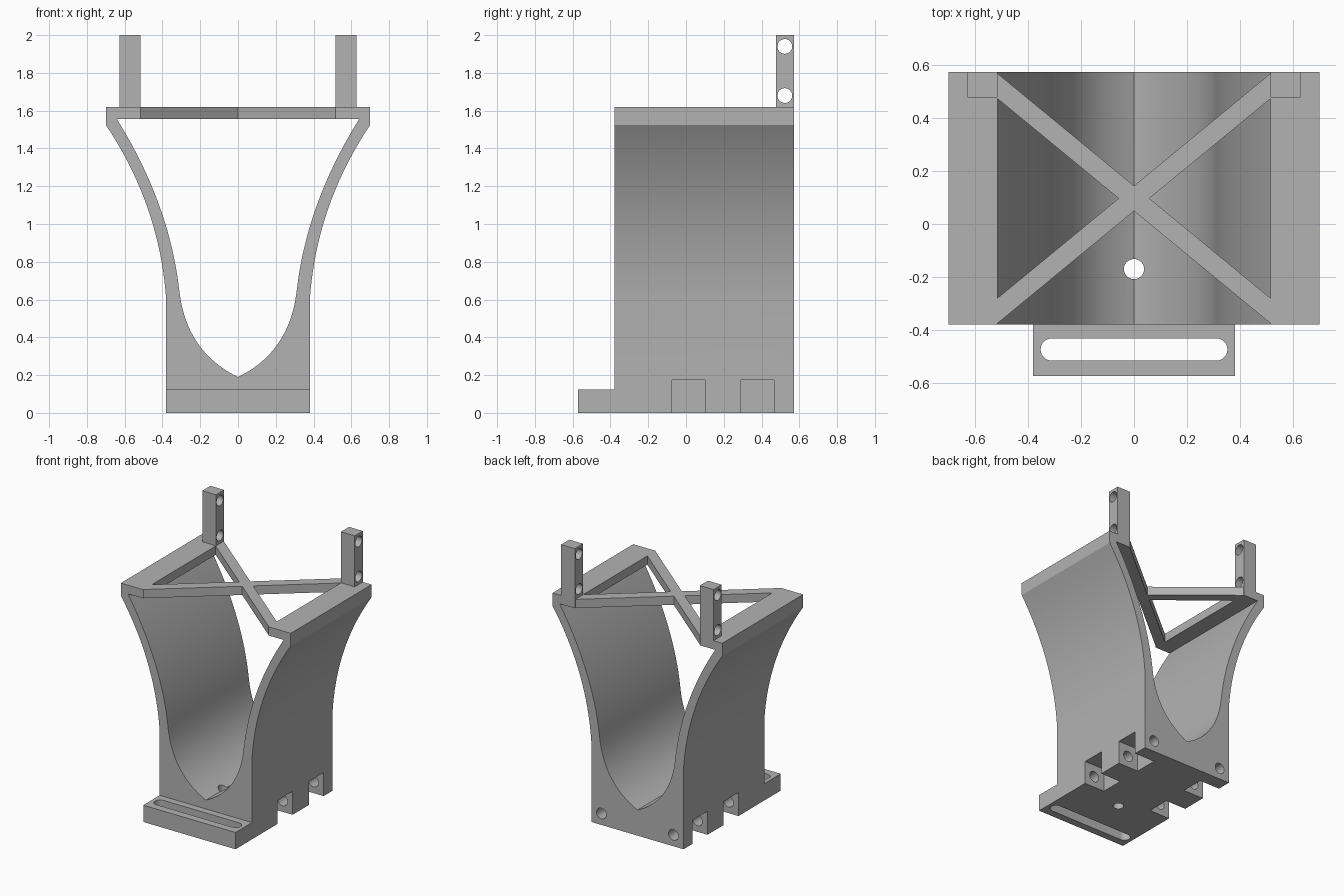
import bpy, math
from mathutils import Matrix, Vector

if "Cube" in bpy.data.objects:
    bpy.data.objects.remove(bpy.data.objects["Cube"], do_unlink=True)

GREY = (0.45, 0.45, 0.45, 1.0)
mat = bpy.data.materials.new("mid grey")
mat.use_nodes = True
mat.diffuse_color = GREY
mat.node_tree.nodes["Principled BSDF"].inputs["Base Color"].default_value = GREY

FRONT, BACK = -0.379, 0.572      # depth of the main body
TOP, UNDER = 1.62, 1.555         # top flange
HALF = 0.38                      # half width of the base


def prism(name, outline, start, end, axis="z"):
    """Extrude a 2D outline along y (outline is x,z) or z (outline is x,y)."""
    place = (lambda p, d: (p[0], d, p[1])) if axis == "y" else (lambda p, d: (p[0], p[1], d))
    n = len(outline)
    verts = [place(p, d) for d in (start, end) for p in outline]
    faces = [tuple(range(n))[::-1], tuple(range(n, 2 * n))]
    faces += [(i, (i + 1) % n, n + (i + 1) % n, n + i) for i in range(n)]
    mesh = bpy.data.meshes.new(name)
    mesh.from_pydata(verts, [], faces)
    obj = bpy.data.objects.new(name, mesh)
    bpy.context.collection.objects.link(obj)
    bpy.ops.object.select_all(action="DESELECT")
    bpy.context.view_layer.objects.active = obj
    obj.select_set(True)
    bpy.ops.object.mode_set(mode="EDIT")
    bpy.ops.mesh.select_all(action="SELECT")
    bpy.ops.mesh.normals_make_consistent(inside=False)
    bpy.ops.object.mode_set(mode="OBJECT")
    mesh.materials.append(mat)
    return obj


def box(name, x0, x1, y0, y1, z0, z1):
    return prism(name, [(x0, y0), (x1, y0), (x1, y1), (x0, y1)], z0, z1)


def rod(name, centre, radius, length, axis):
    bpy.ops.mesh.primitive_cylinder_add(vertices=32, radius=radius, depth=length)
    obj = bpy.context.object
    obj.name = name
    turn = {"x": Matrix.Rotation(math.pi / 2, 4, "Y"),
            "y": Matrix.Rotation(math.pi / 2, 4, "X"), "z": Matrix()}[axis]
    obj.data.transform(Matrix.Translation(centre) @ turn)
    obj.data.materials.append(mat)
    return obj


def combine(target, tool, operation):
    mod = target.modifiers.new("bool", "BOOLEAN")
    mod.object, mod.operation, mod.solver = tool, operation, "EXACT"
    bpy.context.view_layer.objects.active = target
    bpy.ops.object.modifier_apply(modifier=mod.name)
    bpy.data.objects.remove(tool, do_unlink=True)


def curve(a, ctrl, b, steps=20):
    a, ctrl, b = Vector(a), Vector(ctrl), Vector(b)
    pts = []
    for i in range(steps + 1):
        t = i / steps
        pts.append(tuple(a * (1 - t) ** 2 + ctrl * 2 * t * (1 - t) + b * t * t))
    return pts


# Flared cradle body: half profile, mirrored
half = [(HALF, 0)]
half += curve((HALF, 0.6), (0.415, 1.1), (0.70, 1.525))
half += [(0.70, TOP), (0.515, TOP), (0.515, UNDER), (0.64, UNDER)]
half += curve((0.635, 1.545), (0.36, 1.1), (0.31, 0.64))
half += curve((0.31, 0.64), (0.27, 0.32), (0, 0.19))[1:]
outline = half + [(-x, z) for x, z in half[-2::-1]]
body = prism("cradle_body", outline, FRONT, BACK, "y")

# Slotted strap plate at the front
plate = box("strap_plate", -HALF, HALF, -BACK, FRONT + 0.05, 0, 0.125)
combine(body, plate, "UNION")
SLOT_X, SLOT_Y, SLOT_R = 0.31, -0.473, 0.042
slot = []
for side, first in ((1, -90), (-1, 90)):
    for i in range(17):
        a = math.radians(first + i * 180 / 16)
        slot.append((side * SLOT_X + SLOT_R * math.cos(a), SLOT_Y + SLOT_R * math.sin(a)))
combine(body, prism("slot_cutter", slot, -0.1, 0.3), "DIFFERENCE")

# Crossed braces between the flanges
BAR = 0.095
for s in (1, -1):
    e = 0.52
    bar = prism("brace", [(-s * e, FRONT), (s * e, BACK - BAR),
                          (s * e, BACK), (-s * e, FRONT + BAR)], UNDER, TOP)
    combine(body, bar, "UNION")

# Side notches and long bolt holes through them
for s in (1, -1):
    for y0, y1 in ((-0.075, 0.1), (0.29, 0.465)):
        xs = sorted((s * 0.21, s * 0.5))
        combine(body, box("notch_cutter", *xs, y0, y1, -0.1, 0.175), "DIFFERENCE")
    combine(body, rod("bolt_cutter", (s * 0.297, 0.25, 0.085), 0.04, 0.9, "y"), "DIFFERENCE")

# Drain hole in the floor
combine(body, rod("drain_cutter", (0, -0.17, 0.2), 0.038, 0.8, "z"), "DIFFERENCE")

# Upright posts with two cross holes each
posts = []
for s, side in ((1, "left"), (-1, "right")):
    xs = sorted((s * 0.515, s * 0.628))
    post = box(side + "_post", *xs, 0.477, BACK, TOP, 2.0)
    for z in (1.68, 1.94):
        combine(post, rod("post_cutter", (s * 0.57, 0.523, z), 0.039, 0.5, "x"), "DIFFERENCE")
    posts.append(post)

# Smooth the curved walls, keep the edges crisp
for obj in [body] + posts:
    bpy.ops.object.select_all(action="DESELECT")
    bpy.context.view_layer.objects.active = obj
    obj.select_set(True)
    bpy.ops.object.shade_smooth_by_angle(angle=math.radians(25))
